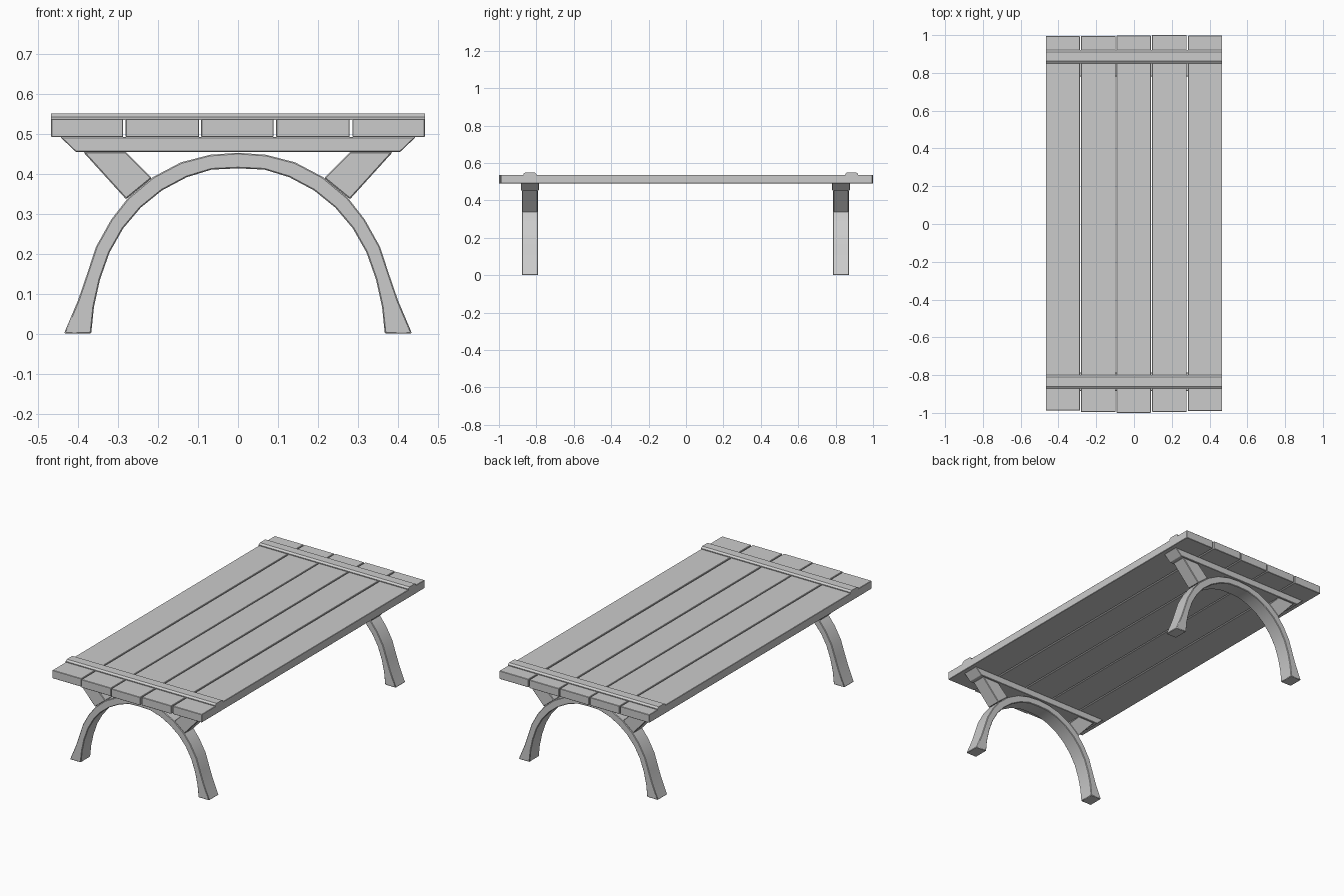
import bpy, bmesh

if "Cube" in bpy.data.objects:
    bpy.data.objects.remove(bpy.data.objects["Cube"])


def finish(name, bm, bevel=0.0, smooth=False):
    bmesh.ops.recalc_face_normals(bm, faces=bm.faces)
    mesh = bpy.data.meshes.new(name)
    bm.to_mesh(mesh)
    bm.free()
    ob = bpy.data.objects.new(name, mesh)
    bpy.context.collection.objects.link(ob)
    if smooth:
        bpy.ops.object.select_all(action='DESELECT')
        bpy.context.view_layer.objects.active = ob
        ob.select_set(True)
        bpy.ops.object.shade_smooth_by_angle(angle=0.6)
    if bevel:
        mod = ob.modifiers.new("bevel", 'BEVEL')
        mod.width, mod.segments = bevel, 1
        mod.limit_method, mod.angle_limit = 'ANGLE', 0.7
    return ob


def extrude(bm, faces, vec):
    """Give flat faces a thickness along vec."""
    new = bmesh.ops.extrude_face_region(bm, geom=faces)["geom"]
    bmesh.ops.translate(bm, vec=vec, verts=[g for g in new if isinstance(g, bmesh.types.BMVert)])


def prism(name, profile, vec, bevel=0.0):
    bm = bmesh.new()
    extrude(bm, [bm.faces.new([bm.verts.new(p) for p in profile])], vec)
    return finish(name, bm, bevel)


# Table top: five planks running front to back, ends slightly uneven
plank_x = [(-0.467, -0.287), (-0.281, -0.097), (-0.092, 0.089), (0.095, 0.279), (0.286, 0.467)]
plank_y = [(-0.988, 0.995), (-0.995, 0.995), (-1.0, 0.997), (-0.994, 1.0), (-0.99, 0.997)]
for i, ((x0, x1), (y0, y1)) in enumerate(zip(plank_x, plank_y), 1):
    prism(f"top_plank_{i}", [(x0, y0, 0.491), (x1, y0, 0.491), (x1, y1, 0.491), (x0, y1, 0.491)],
          (0, 0, 0.046), 0.002)

# Battens across the top, chamfered along their length
for side, y in (("front", -0.835), ("back", 0.886)):
    section = [(-0.034, 0.534), (-0.035, 0.542), (-0.024, 0.55),
               (0.024, 0.55), (0.035, 0.542), (0.034, 0.534)]
    prism(f"{side}_batten", [(-0.467, y + a, z) for a, z in section], (0.934, 0, 0))

# Half profile of the arched leg frame, foot to crown
outer = [(0.435, 0), (0.40, 0.083), (0.377, 0.15), (0.355, 0.217), (0.317, 0.285),
         (0.275, 0.339), (0.213, 0.391), (0.143, 0.428), (0.07, 0.447), (0, 0.452)]
inner = [(0.367, 0), (0.36, 0.067), (0.345, 0.135), (0.321, 0.203), (0.287, 0.263),
         (0.243, 0.315), (0.19, 0.358), (0.128, 0.391), (0.066, 0.41), (0, 0.413)]


def mirrored(half):
    return half + [(-x, z) for x, z in half[-2::-1]]


for side, y in (("front", -0.835), ("back", 0.829)):
    # Arched legs
    bm = bmesh.new()
    rows = [[bm.verts.new((x, y - 0.043, z)) for x, z in mirrored(h)] for h in (outer, inner)]
    n = len(rows[0])
    faces = [bm.faces.new((rows[0][k], rows[0][k + 1], rows[1][k + 1], rows[1][k]))
             for k in range(n - 1)]
    extrude(bm, faces, (0, 0.086, 0))
    finish(f"{side}_arched_legs", bm, 0.003, smooth=True)

    # Cross beam under the planks with slanted ends
    beam = [(-0.444, 0.491), (-0.405, 0.454), (0.405, 0.454), (0.444, 0.491)]
    prism(f"{side}_cross_beam", [(x, y - 0.048, z) for x, z in beam], (0, 0.096, 0), 0.002)

    # Diagonal braces between arch and beam
    brace = [(0.387, 0.454), (0.28, 0.454), (0.215, 0.389), (0.28, 0.336)]
    for hand, s in (("left", -1), ("right", 1)):
        prism(f"{side}_{hand}_brace", [(s * x, y - 0.041, z) for x, z in brace],
              (0, 0.082, 0), 0.003)
